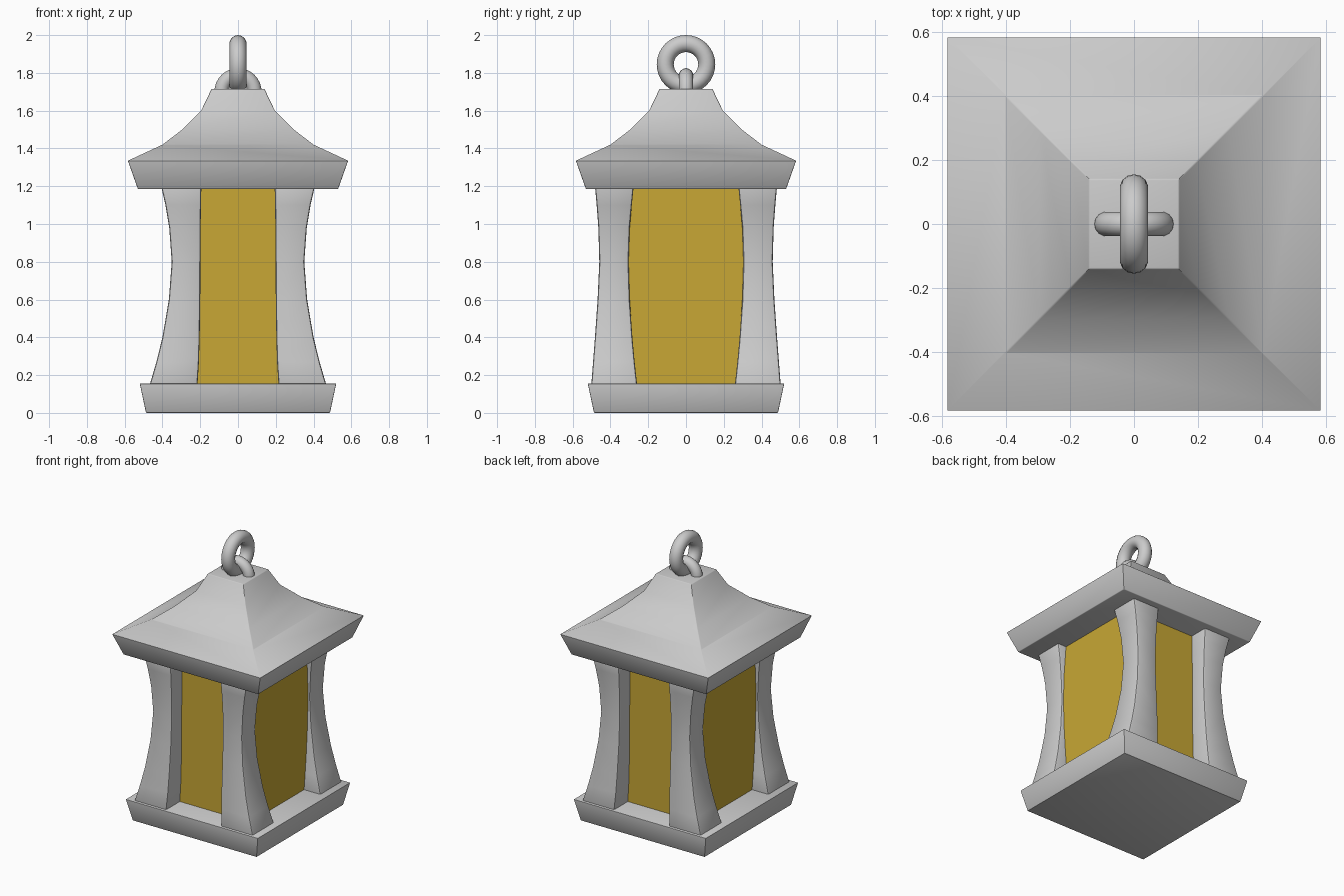
import bpy, bmesh
from math import radians, pi

if "Cube" in bpy.data.objects:
    bpy.data.objects.remove(bpy.data.objects["Cube"])


def finish(ob, angle=35):
    bpy.ops.object.select_all(action='DESELECT')
    ob.select_set(True)
    bpy.context.view_layer.objects.active = ob
    bpy.ops.object.shade_smooth_by_angle(angle=radians(angle))
    return ob


def loft(name, rings, bevel):
    """Stack rectangles given as (z, x0, x1, y0, y1) into a closed solid."""
    bm = bmesh.new()
    loops = [[bm.verts.new(p) for p in
              ((x0, y0, z), (x1, y0, z), (x1, y1, z), (x0, y1, z))]
             for z, x0, x1, y0, y1 in rings]
    for a, b in zip(loops, loops[1:]):
        for i in range(4):
            j = (i + 1) % 4
            bm.faces.new((a[i], a[j], b[j], b[i]))
    bm.faces.new(loops[0][::-1])
    bm.faces.new(loops[-1])
    bmesh.ops.recalc_face_normals(bm, faces=bm.faces)
    sharp = [e for e in bm.edges if e.calc_face_angle(0) > radians(38)]
    if bevel:
        bmesh.ops.bevel(bm, geom=sharp, offset=bevel, segments=2,
                        profile=0.5, affect='EDGES')
    me = bpy.data.meshes.new(name)
    bm.to_mesh(me)
    bm.free()
    ob = bpy.data.objects.new(name, me)
    bpy.context.collection.objects.link(ob)
    return finish(ob)


def square(name, profile, bevel):
    return loft(name, [(z, -r, r, -r, r) for z, r in profile], bevel)


def ring(name, z, major, minor, rotation):
    bpy.ops.mesh.primitive_torus_add(
        location=(0, 0, z), rotation=rotation, major_radius=major,
        minor_radius=minor, major_segments=32, minor_segments=14)
    ob = bpy.context.object
    ob.name = name
    return finish(ob, 60)


# Flared base and concave roof
square("base", [(0, 0.487), (0.155, 0.52)], 0.004)
square("roof", [(1.185, 0.53), (1.335, 0.583), (1.42, 0.40), (1.50, 0.295),
                (1.60, 0.195), (1.715, 0.14)], 0.004)

# Curved corner post, mirrored to all four corners
post = loft("corner_posts", [
    (0.14, 0.215, 0.470, -0.502, -0.258),
    (0.27, 0.207, 0.432, -0.492, -0.272),
    (0.40, 0.203, 0.400, -0.482, -0.284),
    (0.60, 0.200, 0.366, -0.468, -0.298),
    (0.80, 0.199, 0.351, -0.459, -0.304),
    (0.98, 0.198, 0.364, -0.464, -0.298),
    (1.10, 0.196, 0.384, -0.473, -0.287),
    (1.20, 0.194, 0.407, -0.482, -0.277)], 0.012)
mirror = post.modifiers.new("four_corners", 'MIRROR')
mirror.use_axis = (True, True, False)

# Amber glass box
glass = loft("glass", [(0.15, -0.338, 0.338, -0.348, 0.348),
                       (1.19, -0.338, 0.338, -0.348, 0.348)], 0)
amber = bpy.data.materials.new("amber")
amber.diffuse_color = (0.58, 0.39, 0.035, 1)
amber.use_nodes = True
amber.node_tree.nodes["Principled BSDF"].inputs["Base Color"].default_value = amber.diffuse_color
glass.data.materials.append(amber)

# Fixed loop on the roof and hanging ring through it
ring("roof_loop", 1.70, 0.087, 0.038, (pi / 2, 0, 0))
ring("hanging_ring", 1.845, 0.11, 0.045, (0, pi / 2, 0))
